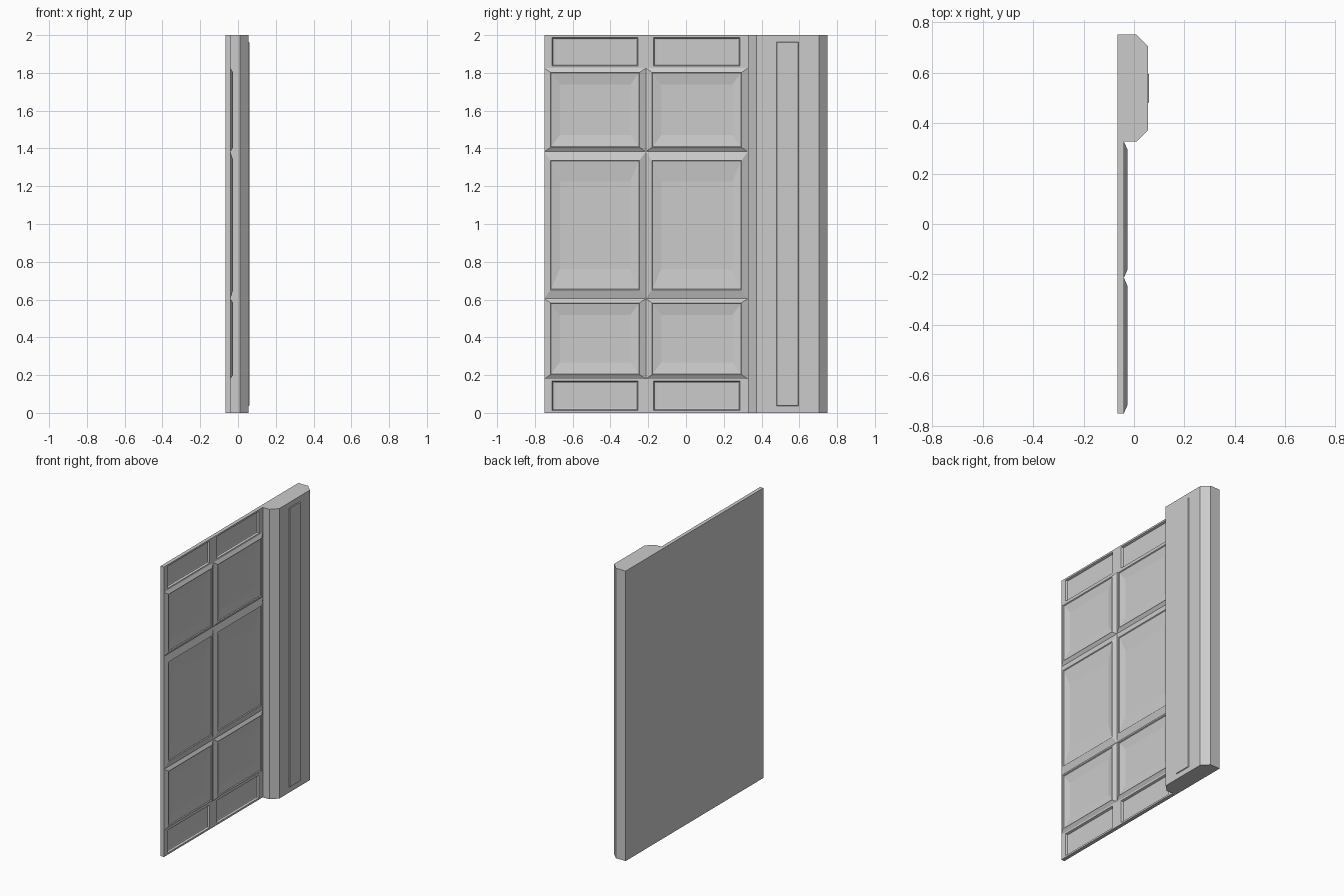
import bpy, bmesh

if "Cube" in bpy.data.objects:
    bpy.data.objects.remove(bpy.data.objects["Cube"])

BACK, BASE, RIM = -0.065, -0.04, -0.026


def finish(bm, name):
    bmesh.ops.remove_doubles(bm, verts=bm.verts, dist=1e-5)
    me = bpy.data.meshes.new(name)
    bm.to_mesh(me)
    bm.free()
    ob = bpy.data.objects.new(name, me)
    bpy.context.collection.objects.link(ob)
    return ob


def loop(bm, y0, y1, z0, z1, x):
    return [bm.verts.new((x, y, z)) for y, z in ((y0, z0), (y1, z0), (y1, z1), (y0, z1))]


def bridge(bm, a, b):
    n = len(a)
    for i in range(n):
        j = (i + 1) % n
        bm.faces.new((a[i], a[j], b[j], b[i]))


def cell(bm, y0, y1, z0, z1, steps):
    """Nested rectangles facing +x; steps are (y inset, z inset, x)."""
    prev = None
    for dy, dz, x in steps:
        cur = loop(bm, y0 + dy, y1 - dy, z0 + dz, z1 - dz, x)
        if prev:
            bridge(bm, prev, cur)
        prev = cur
    bm.faces.new(prev)


def raised(dz, slope):
    """Sloped outer border up to a rim, then a shallow dished centre."""
    return [(0, 0, BASE), (0.032, dz, RIM), (0.036, dz + 0.004, RIM - 0.005),
            (0.082, dz + slope, RIM - 0.015)]


# Panelled wall: two columns, five rows
sunk = [(0, 0, BASE), (0.041, 0.012, BASE), (0.046, 0.017, BASE - 0.013),
        (0.058, 0.022, BASE - 0.015)]
rows = [(0, 0.18, sunk), (0.18, 0.605, raised(0.022, 0.065)),
        (0.605, 1.383, raised(0.046, 0.112)),
        (1.383, 1.825, raised(0.022, 0.065)), (1.825, 2, sunk)]
wall = bmesh.new()
for y0, y1 in ((-0.75, -0.213), (-0.213, 0.327)):
    for z0, z1, steps in rows:
        cell(wall, y0, y1, z0, z1, steps)
back = loop(wall, -0.75, 0.327, 0, 2, BACK)
bridge(wall, back, loop(wall, -0.75, 0.327, 0, 2, BASE))
wall.faces.new(back[::-1])
bmesh.ops.remove_doubles(wall, verts=wall.verts, dist=1e-5)
bmesh.ops.recalc_face_normals(wall, faces=wall.faces)
for f in wall.faces:  # everything but the shell edges faces +x or the back
    f.normal_update()
    facing = f.calc_center_median().x > BACK + 0.001
    if abs(f.normal.x) > 0.1 and (f.normal.x > 0) != facing:
        f.normal_flip()
finish(wall, "panelled_wall")

# Chamfered pillar
profile = [(BACK, 0.327), (0.01, 0.327), (0.055, 0.372), (0.055, 0.705),
           (0.01, 0.75), (BACK, 0.75)]
pillar = bmesh.new()
low = [pillar.verts.new((x, y, 0)) for x, y in profile]
high = [pillar.verts.new((x, y, 2)) for x, y in profile]
bridge(pillar, low, high)
pillar.faces.new(low[::-1])
pillar.faces.new(high)
bmesh.ops.recalc_face_normals(pillar, faces=pillar.faces)
finish(pillar, "pillar")

# Thin raised strip on the pillar face
strip = bmesh.new()
cell(strip, 0.465, 0.61, 0.018, 1.982,
     [(0, 0, 0.05), (0, 0, 0.055), (0.014, 0.018, 0.055), (0.017, 0.021, 0.06)])
finish(strip, "pillar_strip")
